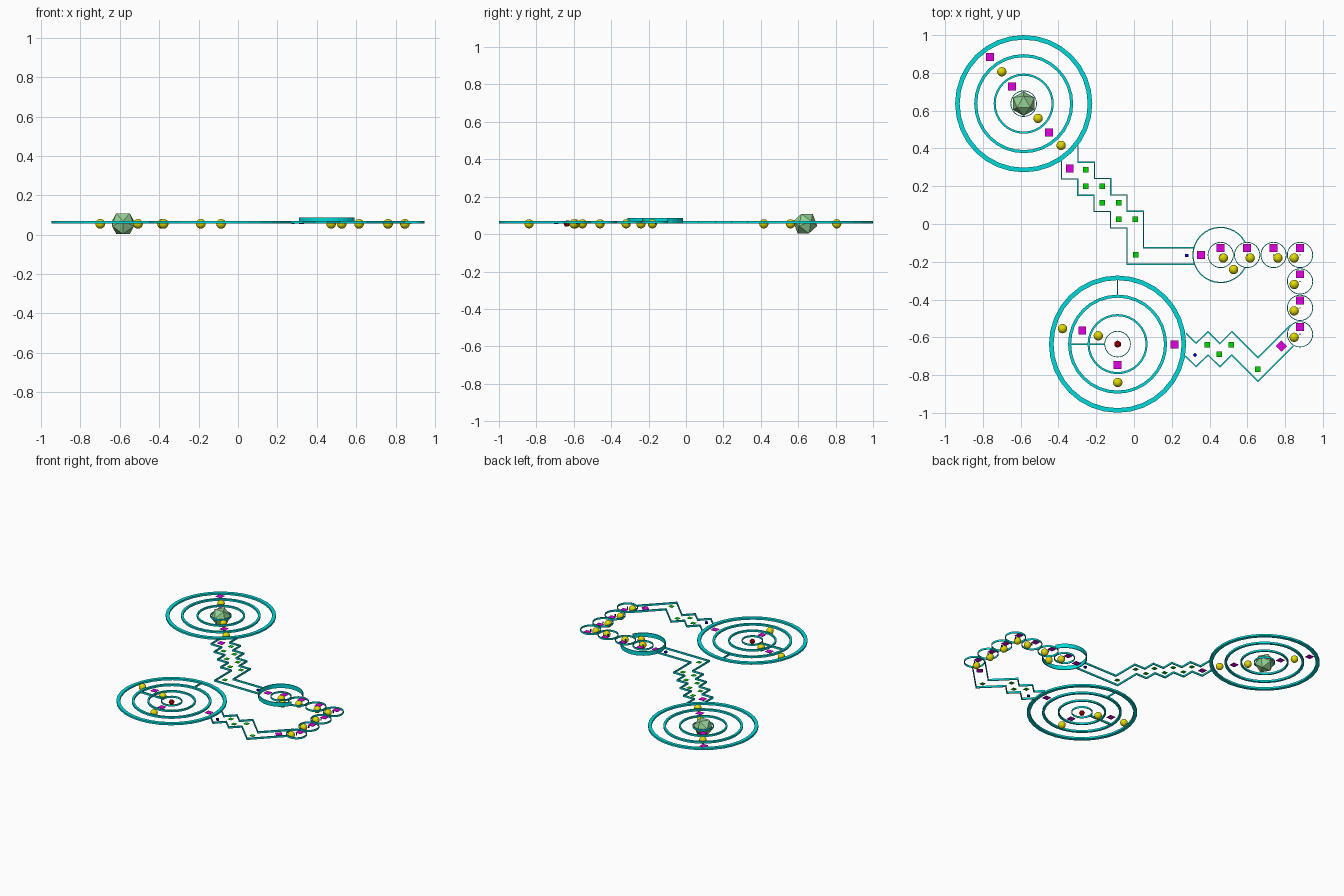
import bpy, bmesh
from math import cos, sin, pi, radians, atan2
from mathutils import Vector, Matrix

if "Cube" in bpy.data.objects:
    bpy.data.objects.remove(bpy.data.objects["Cube"])


def mat(name, rgb):
    m = bpy.data.materials.new(name)
    m.diffuse_color = (*rgb, 1)
    m.use_nodes = True
    m.node_tree.nodes["Principled BSDF"].inputs["Base Color"].default_value = m.diffuse_color
    return m


TEAL = mat("teal", (0.0, 0.7, 0.7))
YELLOW = mat("yellow", (0.75, 0.7, 0.0))
MAGENTA = mat("magenta", (0.75, 0.0, 0.75))
GREEN = mat("green", (0.0, 0.7, 0.0))
BLUE = mat("blue", (0.0, 0.0, 0.6))
RED = mat("red", (0.6, 0.0, 0.0))
SAGE = mat("sage", (0.3, 0.65, 0.3))
Z0, Z1, ZM = 0.056, 0.069, 0.055
DX, DY = 0.004, -0.004      # fine placement of paths and markers


def finish(name, bm, material, smooth=False):
    me = bpy.data.meshes.new(name)
    bmesh.ops.recalc_face_normals(bm, faces=bm.faces)
    bm.to_mesh(me)
    bm.free()
    me.materials.append(material)
    for p in me.polygons:
        p.use_smooth = smooth
    ob = bpy.data.objects.new(name, me)
    bpy.context.collection.objects.link(ob)
    return ob


def wall(name, pts, width, z0=Z0, z1=Z1, closed=False, shift=True):
    """Sweep a rectangular wall along a flat path with mitred corners."""
    bm = bmesh.new()
    pts = [Vector(p) + (Vector((DX, DY)) if shift else Vector((0, 0))) for p in pts]
    n = len(pts)
    loops = []
    for i, p in enumerate(pts):
        a = pts[i - 1] if (i or closed) else None
        b = pts[(i + 1) % n] if (i < n - 1 or closed) else None
        d1 = (p - a).normalized() if a is not None else (b - p).normalized()
        d2 = (b - p).normalized() if b is not None else d1
        n1, n2 = Vector((-d1.y, d1.x)), Vector((-d2.y, d2.x))
        m = (n1 + n2).normalized()
        m *= width / 2 / m.dot(n1)
        loops.append([bm.verts.new((*q, z)) for q, z in
                      ((p - m, z0), (p + m, z0), (p + m, z1), (p - m, z1))])
    for i in range(n if closed else n - 1):
        l, k = loops[i], loops[(i + 1) % n]
        for j in range(4):
            bm.faces.new((l[j], l[(j + 1) % 4], k[(j + 1) % 4], k[j]))
    if not closed:
        bm.faces.new(loops[0])
        bm.faces.new(loops[-1][::-1])
    finish(name, bm, TEAL)


def ring(name, c, outer, width, shift=False):
    r = outer - width / 2
    wall(name, [(c[0] + r * cos(2 * pi * i / 32), c[1] + r * sin(2 * pi * i / 32))
                for i in range(32)], width, closed=True, shift=shift)


def tiles(name, places, size, height, material, turn=0):
    for x, y in places:
        bm = bmesh.new()
        bmesh.ops.create_cube(bm, size=1, matrix=Matrix.Translation((x + DX, y + DY, 0.061))
                              @ Matrix.Rotation(radians(turn), 4, 'Z')
                              @ Matrix.Diagonal((size, size, height, 1)))
        finish(name, bm, material)


def gem(name, c, r, material):
    """Icosahedron lying on a face, one corner of its top face toward the back."""
    bm = bmesh.new()
    bmesh.ops.create_icosphere(bm, subdivisions=1, radius=r)
    bm.normal_update()
    bm.faces.ensure_lookup_table()
    f = bm.faces[0]
    q = f.normal.rotation_difference(Vector((0, 0, 1))).to_matrix()
    bmesh.ops.rotate(bm, verts=bm.verts, matrix=q)
    v = f.verts[0].co
    bmesh.ops.rotate(bm, verts=bm.verts, matrix=Matrix.Rotation(pi / 2 - atan2(v.y, v.x), 3, 'Z'))
    bmesh.ops.translate(bm, verts=bm.verts, vec=(*c, ZM + 0.001))
    finish(name, bm, material)


# two large targets of concentric rings
UP, LOW = (-0.584, 0.637), (-0.087, -0.636)
for label, c in (("start", UP), ("goal", LOW)):
    for r, w in ((0.363, 0.024), (0.262, 0.016), (0.159, 0.011), (0.07, 0.004)):
        ring(label + "_ring", c, r, w)
wall("goal_spoke_north", [(LOW[0], LOW[1] + 0.252), (LOW[0], LOW[1] + 0.345)], 0.005, shift=False)
wall("goal_spoke_west", [(LOW[0] - 0.25, LOW[1]), (LOW[0] - 0.068, LOW[1])], 0.009, shift=False)
gem("start_gem", UP, 0.066, SAGE)
gem("goal_gem", LOW, 0.02, RED)

# stepped corridor
S = 0.0865


def stairs(x, y, first, last_y):
    pts = [(x, first), (x, y)]
    for i in range(4):
        x += S
        pts.append((x, y))
        y = y - S if i < 3 else last_y
        pts.append((x, y))
    return pts + [(0.314, last_y)]


wall("stair_wall_right", stairs(-0.300, 0.331, 0.42, -0.122), 0.006)
wall("stair_wall_left", stairs(-0.388, 0.243, 0.34, -0.209), 0.006)

# zigzag corridor
wall("zigzag_wall_upper", [(0.272, -0.575), (0.325, -0.627), (0.388, -0.566), (0.451, -0.629),
                           (0.514, -0.566), (0.652, -0.704), (0.825, -0.531)], 0.007)
wall("zigzag_wall_lower", [(0.268, -0.695), (0.325, -0.751), (0.388, -0.69), (0.451, -0.752),
                           (0.514, -0.69), (0.652, -0.828), (0.838, -0.642)], 0.007)

# tall round chamber, open toward the chain of small rings
arc = [radians(27 + 306 * i / 28) for i in range(29)]
wall("chamber_wall", [(0.454 + 0.146 * cos(a), -0.16 + 0.146 * sin(a)) for a in arc],
     0.006, Z0, 0.086)

# chain of small rings, each with a tile, a ball and a centre pin
chain = [(0.455 + 0.14 * i, -0.16) for i in range(4)] + [(0.875, -0.3 - 0.14 * i) for i in range(3)]
balls = []
for i, (x, y) in enumerate(chain):
    ring("chain_ring", (x, y), 0.069, 0.004, True)
    balls.append((x + (0.014, 0.016, 0.023)[i] if i < 3 else x - 0.031, y - 0.016))
tiles("chain_tile", [(x, y + 0.038) for x, y in chain], 0.042, 0.002, MAGENTA)
tiles("chain_pin", chain, 0.006, 0.014, BLUE)

# loose markers
tiles("marker_tile", [(-0.767, 0.889), (-0.65, 0.731), (-0.455, 0.489), (-0.344, 0.298),
                      (0.351, -0.161), (-0.278, -0.559), (-0.091, -0.742), (0.21, -0.634)],
      0.042, 0.002, MAGENTA)
tiles("marker_tile_turned", [(0.776, -0.643)], 0.042, 0.002, MAGENTA, 45)
greens = [(-0.26, 0.29)]
for i in range(3):
    x, y = -0.26 + 0.0875 * i, 0.204 - 0.0875 * i
    greens += [(x, y), (x + 0.0875, y)]
greens += [(0.004, -0.158), (0.385, -0.634), (0.448, -0.686), (0.511, -0.634), (0.65, -0.764)]
tiles("path_tile", greens, 0.029, 0.002, GREEN)
tiles("small_pin", [(0.275, -0.163)], 0.017, 0.012, BLUE)
tiles("small_pin_turned", [(0.319, -0.69)], 0.017, 0.012, BLUE, 45)

# balls
balls += [(-0.704, 0.81), (-0.512, 0.563), (-0.39, 0.42), (0.523, -0.237),
          (-0.382, -0.55), (-0.193, -0.588), (-0.09, -0.835)]
for x, y in balls:
    bm = bmesh.new()
    bmesh.ops.create_uvsphere(bm, u_segments=32, v_segments=16, radius=0.0245,
                              matrix=Matrix.Translation((x + DX, y + DY, ZM)))
    finish("ball", bm, YELLOW, True)
